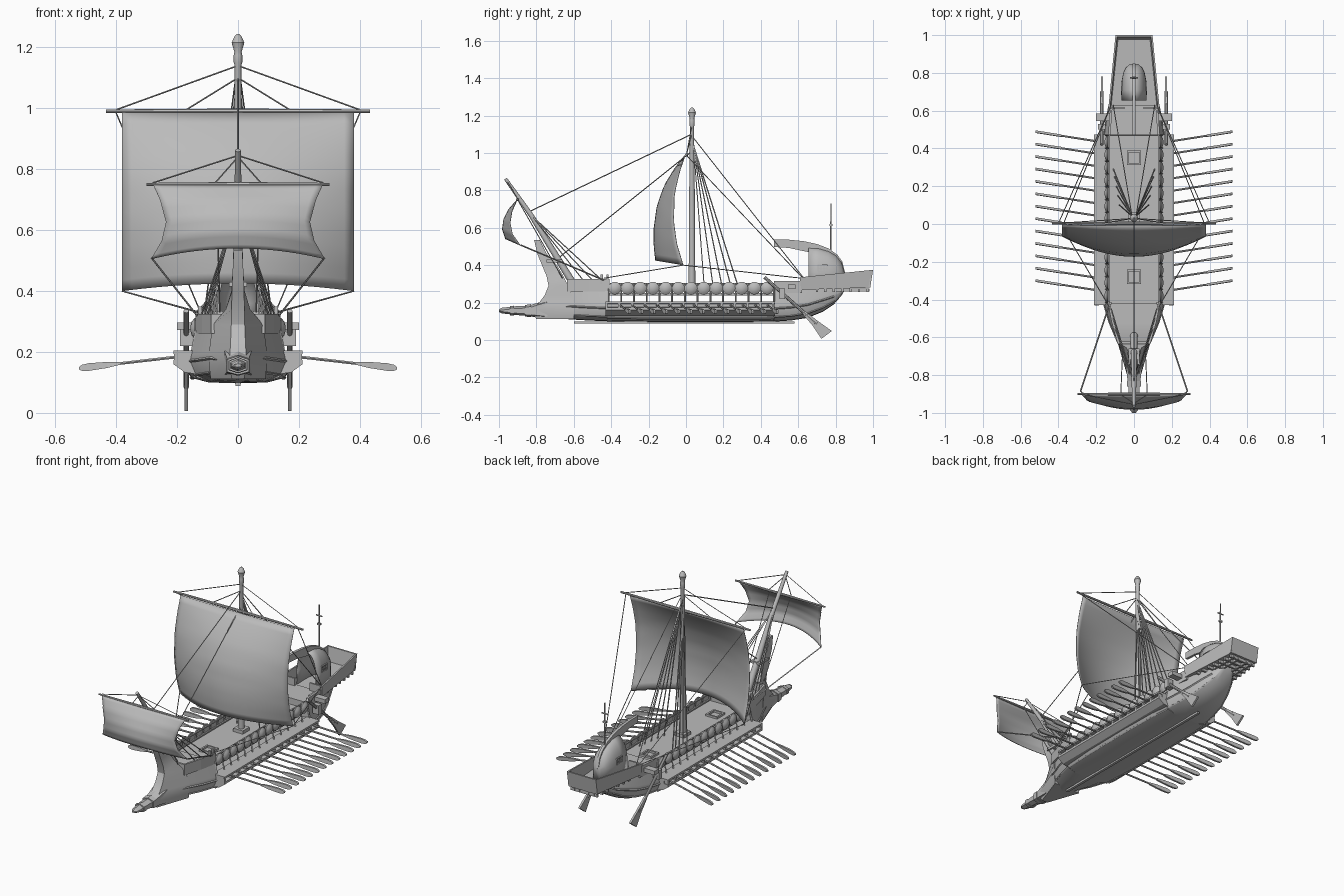
import bpy, bmesh, math
from mathutils import Vector as V

grey = bpy.data.materials.new("plain_grey")
grey.diffuse_color = (0.5, 0.5, 0.5, 1)


def finish(bm, name, mirror=False, smooth=None, thick=0):
    bmesh.ops.recalc_face_normals(bm, faces=bm.faces)
    me = bpy.data.meshes.new(name)
    bm.to_mesh(me)
    bm.free()
    ob = bpy.data.objects.new(name, me)
    bpy.context.collection.objects.link(ob)
    me.materials.append(grey)
    if thick:
        s = ob.modifiers.new("thickness", 'SOLIDIFY')
        s.thickness, s.offset = thick, 0
    if mirror:
        ob.modifiers.new("mirror", 'MIRROR')
    if smooth:
        bpy.ops.object.select_all(action='DESELECT')
        ob.select_set(True)
        bpy.context.view_layer.objects.active = ob
        bpy.ops.object.shade_smooth_by_angle(angle=math.radians(smooth))
    return ob


def loft(bm, rings, closed=True, caps=True):
    vs = [[bm.verts.new(p) for p in r] for r in rings]
    n = len(vs[0])
    for a, b in zip(vs, vs[1:]):
        for i in range(n if closed else n - 1):
            j = (i + 1) % n
            bm.faces.new((a[i], a[j], b[j], b[i]))
    if caps:
        bm.faces.new(vs[0][::-1])
        bm.faces.new(vs[-1])


def rod(bm, a, b, r0, r1=None, n=6):
    r1 = r0 if r1 is None else r1
    a, b = V(a), V(b)
    q = (b - a).to_track_quat('Z', 'Y')
    ring = lambda c, r: [c + q @ V((r * math.cos(k * math.tau / n), r * math.sin(k * math.tau / n), 0)) for k in range(n)]
    loft(bm, [ring(a, r0), ring(b, r1)])


def box(bm, x0, x1, y0, y1, z0, z1):
    loft(bm, [[(x0, y0, z), (x1, y0, z), (x1, y1, z), (x0, y1, z)] for z in (z0, z1)])


def lerp(pts, t):
    for (a, p), (b, q) in zip(pts, pts[1:]):
        if t <= b:
            return p + (q - p) * (t - a) / (b - a)
    return pts[-1][1]


# hull: stations of y, half width, keel height, top height
stations = [(-.72, .04, .118, .22), (-.62, .088, .11, .28), (-.52, .13, .104, .28), (-.42, .16, .1, .28),
            (-.419, .16, .1, .2), (-.2, .172, .097, .2), (.1, .175, .097, .2), (.35, .17, .097, .2),
            (.469, .158, .098, .2), (.47, .158, .098, .285), (.56, .145, .104, .28), (.65, .125, .118, .275),
            (.73, .1, .15, .275), (.79, .075, .19, .275), (.83, .05, .235, .275), (.85, .03, .268, .275)]


def hull_side(y, w, k, t):
    m = min(.07, (t - k) * .5)
    return [(.55 * w, y, k + .003), (.88 * w, y, k + m * .35), (w, y, k + m), (.97 * w, y, k + m * 1.3), (.84 * w, y, t)]


bm = bmesh.new()
rings = []
for s in stations:
    side = hull_side(*s)
    rings.append([(0, s[0], s[2])] + side + [(-x, y, z) for x, y, z in reversed(side)])
loft(bm, rings)
finish(bm, "hull", smooth=35)

# keel and side wales
bm = bmesh.new()
box(bm, -.008, .008, -.6, .58, .088, .1)
finish(bm, "keel")
bm = bmesh.new()
for k in (1, 2):
    pts = [hull_side(*s)[k] for s in stations if s[0] < .8]
    for a, b in zip(pts, pts[1:]):
        rod(bm, a, b, .005, n=4)
finish(bm, "wales", mirror=True)

# stem post: level sections of z, front y, back y, front and back half width
bm = bmesh.new()
stem = [(.112, -.8, -.6, .02, .09), (.16, -.83, -.6, .028, .095), (.2, -.785, -.6, .026, .095), (.24, -.755, -.61, .024, .09),
        (.29, -.735, -.63, .022, .082), (.34, -.745, -.655, .021, .04), (.4, -.77, -.69, .02, .022),
        (.46, -.795, -.745, .018, .018), (.535, -.812, -.782, .014, .014)]
loft(bm, [[(-f, y0, z), (f, y0, z), (b, y1, z), (-b, y1, z)] for z, y0, y1, f, b in stem])
finish(bm, "stem_post", smooth=30)

# stepped ram
bm = bmesh.new()
ram = [(-.74, .045, .115, .215), (-.83, .034, .125, .187), (-.83, .038, .122, .191), (-.86, .036, .125, .187), (-.86, .03, .13, .182),
       (-.92, .028, .134, .18), (-.92, .031, .131, .183), (-.94, .03, .132, .182), (-.94, .025, .137, .177), (-.985, .021, .142, .172), (-1, .01, .15, .163)]
loft(bm, [[(-w, y, z0 + .01), (0, y, z0), (w, y, z0 + .01), (w, y, z1 - .012), (0, y, z1), (-w, y, z1 - .012)] for y, w, z0, z1 in ram])
finish(bm, "ram")

# deck, hatches, mast foot
bm = bmesh.new()
loft(bm, [[(-w, y, .238), (w, y, .238), (w, y, .252), (-w, y, .252)] for y, w in ((-.43, .132), (-.2, .137), (.2, .137), (.5, .13))])
loft(bm, [[(-w, y, .27), (w, y, .27), (w, y, .29), (-w, y, .29)] for y, w in ((.47, .132), (.63, .115))])
finish(bm, "deck")
bm = bmesh.new()
for y in (.35, -.28):
    for s in (-1, 1):
        box(bm, s * .033 - .005, s * .033 + .005, y - .038, y + .038, .25, .264)
        box(bm, -.028, .028, y + s * .033 - .005, y + s * .033 + .005, .25, .264)
box(bm, -.032, .032, 0, .064, .25, .272)
finish(bm, "hatches_and_mast_foot")

# bow bulwark and stern rail
bm = bmesh.new()
loft(bm, [[(x, y, .26), (x - .012, y, .26), (x - .012, y, .325), (x, y, .325)] for x, y in ((.14, -.41), (.118, -.52), (.088, -.63))])
box(bm, 0, .088, -.635, -.623, .26, .325)
loft(bm, [[(x, y, .25), (x - .012, y, .25), (x - .012, y, .315), (x, y, .315)] for x, y in ((.137, .47), (.126, .62))])
for y in (-.45, -.42):
    box(bm, .118, .132, y - .006, y + .006, .3, .35)
finish(bm, "bulwarks", mirror=True)

# rowing outrigger with a recessed slot
bm = bmesh.new()
sec = [(.14, .128), (.175, .133), (.212, .16), (.212, .174), (.185, .176), (.185, .192), (.212, .194), (.212, .205), (.13, .205)]
loft(bm, [[(x, y, z) for x, z in sec] for y in (-.43, .475)])
for i in range(14):
    y = -.425 + i * .0685
    box(bm, .185, .21, y - .006, y + .006, .172, .197)
finish(bm, "outrigger", mirror=True)

# deck posts, rails and round shields
bm = bmesh.new()
for i in range(14):
    y = -.414 + i * .068
    rod(bm, (.15, y, .2), (.131, y, .3), .005, n=4)
for z in (.262, .3):
    box(bm, .126, .134, -.42, .475, z - .004, z + .004)
finish(bm, "deck_rail", mirror=True)
bm = bmesh.new()
for i in range(13):
    y = -.38 + i * .0678
    loft(bm, [[(x, y + r * math.cos(k * math.tau / 16), .277 + r * math.sin(k * math.tau / 16)) for k in range(16)]
              for x, r in ((.137, .034), (.143, .034), (.152, .022), (.156, .008))])
finish(bm, "shields", mirror=True, smooth=40)

# oars with flat blades
bm = bmesh.new()
for i in range(13):
    y = -.3 + i * .0657
    p = lambda x: V((x, y - .05 * (.52 - x) / .32, .147 + (.52 - x) * .115))
    rod(bm, p(.15), p(.42), .0055, .005)
    loft(bm, [[p(x) + V((0, t, h)) for t, h in ((-.007, -w), (.005, -w), (.007, w), (-.005, w))]
              for x, w in ((.385, .004), (.43, .01), (.49, .0125), (.512, .01), (.522, .004))])
finish(bm, "oars", mirror=True)

# steering oars and their beam
bm = bmesh.new()
rod(bm, (.17, .42, .335), (.17, .7, .085), .009, n=8)
loft(bm, [[(.17 + t, y + s * a, z + s * a * .75) for t, s in ((-.006, -1), (.006, -1), (.006, 1), (-.006, 1))]
          for y, z, a in ((.63, .147, .008), (.69, .09, .015), (.752, .027, .028))])
box(bm, .09, .2, .545, .585, .272, .297)
box(bm, .15, .19, .5, .53, .22, .275)
finish(bm, "steering_oars", mirror=True)

# stern gallery: floor, flaring walls, floor beams
bm = bmesh.new()
for x0, x1, ya, yb in ((.13, .092, .615, .985),):
    loft(bm, [[(0, y, z), (x, y, z), (x, y, z + .01), (0, y, z + .01)] for x, y, z in ((x0, ya, .268), (x1, yb, .28))])
    loft(bm, [[(x, y, z), (x + .006, y2, zt), (x - .003, y2, zt), (x - .009, y, z)]
              for x, y, y2, z, zt in ((x0, ya, .61, .268, .335), (x1, yb, 1, .28, .375))])
box(bm, .05, .13, .61, .62, .268, .335)
loft(bm, [[(x, .975, .28), (x, .985, .28), (x, 1, .375), (x, .99, .375)] for x in (0, .097)])
for i in range(7):
    y = .7 + i * .045
    box(bm, 0, .118 - (y - .65) * .09, y - .006, y + .006, .257, .275)
for x in (.03, .065):
    box(bm, x - .005, x + .005, .66, .98, .26, .276)
finish(bm, "stern_gallery", mirror=True)

# arched cabin, open at the front
bm = bmesh.new()
cab = [(.655, .064, .49), (.71, .065, .487), (.76, .062, .473), (.8, .054, .45), (.828, .04, .415), (.845, .02, .36)]
loft(bm, [[(w, y, .28)] + [(w * math.cos(a), y, .36 + (h - .36) * math.sin(a)) for a in [math.pi * k / 12 for k in range(13)]] + [(-w, y, .28)]
          for y, w, h in cab], closed=False, caps=False)
bm.faces.new([v for v in bm.verts if abs(v.co.y - .845) < .001])
finish(bm, "cabin", smooth=40, thick=.006)

# window bars on the cabin
bm = bmesh.new()
for i in range(4):
    box(bm, .062, .07, .704 + i * .016, .708 + i * .016, .365, .402)
for z in (.365, .382, .399):
    box(bm, .062, .07, .704, .756, z, z + .004)
finish(bm, "window_bars", mirror=True)

# curved crest over the cabin
bm = bmesh.new()
crest = [(.47, .537, .47, .497), (.55, .536, .55, .492), (.63, .528, .62, .477), (.7, .513, .68, .465), (.76, .49, .74, .45),
         (.81, .455, .78, .42), (.835, .42, .8, .39), (.85, .36, .82, .34)]
loft(bm, [[(-.008, a, b), (.008, a, b), (.008, c, d), (-.008, c, d)] for a, b, c, d in crest])
finish(bm, "stern_crest", smooth=30)

# standard pole
bm = bmesh.new()
rod(bm, (0, .775, .45), (0, .775, .73), .005, .004)
rod(bm, (-.02, .775, .665), (.02, .775, .665), .004)
box(bm, -.01, .01, .768, .782, .61, .62)
finish(bm, "standard_pole")

# masts and yards
bm = bmesh.new()
mast = [(.25, .018), (.7, .016), (1.14, .011), (1.15, .014), (1.175, .014), (1.185, .012), (1.215, .021), (1.235, .012), (1.243, .004)]
loft(bm, [[(r * math.cos(k * math.tau / 12), .032 + r * math.sin(k * math.tau / 12), z) for k in range(12)] for z, r in mast])
finish(bm, "main_mast", smooth=35)
bm = bmesh.new()
rod(bm, (0, -.59, .28), (0, -.83, .67), .02, .013, 12)
rod(bm, (0, -.83, .67), (0, -.965, .862), .013, .009, 12)
finish(bm, "fore_mast", smooth=35)
bm = bmesh.new()
for s in (-1, 1):
    rod(bm, (0, .004, .99), (s * .433, .004, .99), .009, .006, 8)
    rod(bm, (0, -.9, .75), (s * .3, -.9, .75), .008, .005, 8)
finish(bm, "yards", smooth=35)


# billowing sails: half width, edge y, centre y, edge z, centre z along the drop
def sail(name, width, edge, belly, top, low, low_mid):
    bm = bmesh.new()
    rows = []
    for j in range(17):
        t = j / 16
        row = []
        for i in range(25):
            u = i / 12 - 1
            y = lerp(edge, t) + (lerp(belly, t) - lerp(edge, t)) * (1 - u * u)
            row.append((u * lerp(width, t), y, top + (low + (low_mid - low) * (1 - u * u) - top) * t))
        rows.append(row)
    loft(bm, rows, closed=False, caps=False)
    finish(bm, name, smooth=60, thick=.003)


sail("main_sail", [(0, .38), (1, .38)],
     [(0, -.005), (.15, -.035), (.35, -.062), (.6, -.066), (.8, -.05), (1, -.015)],
     [(0, -.008), (.12, -.06), (.28, -.115), (.48, -.155), (.7, -.172), (.85, -.172), (1, -.163)], .985, .4, .425)
sail("fore_sail", [(0, .278), (.2, .256), (.5, .236), (.75, .25), (1, .285)],
     [(0, -.903), (.25, -.93), (.5, -.94), (.75, -.928), (1, -.885)],
     [(0, -.905), (.25, -.95), (.5, -.975), (.75, -.982), (1, -.965)], .748, .505, .54)

# rigging, one side mirrored
bm = bmesh.new()
lines = [((0, .03, 1.14), (.4, .004, .995)), ((0, .03, 1.1), (.17, .004, .995)),
         ((.4, .004, .985), (.125, .62, .335)), ((.01, .04, 1.08), (.11, .63, .33)),
         ((.38, -.015, .4), (.13, -.44, .33)), ((.38, -.015, .4), (.125, .62, .33)),
         ((0, -.955, .845), (.28, -.9, .755)), ((0, -.95, .84), (.075, -.9, .755)),
         ((.07, -.9, .75), (.06, -.66, .33))]
for a, b in lines:
    rod(bm, a, b, .0025, n=4)
for y in (.1, .15, .2, .25, .29):
    rod(bm, (.008, .04, 1.04), (.06 + y * .17, y, .25), .0035, n=4)
for y in (-.55, -.5, -.45):
    rod(bm, (.008, -.82, .66), (.12 + (y + .45) * .2, y, .32), .003, n=4)
rod(bm, (.283, -.885, .508), (.135, -.44, .32), .004, n=4)
finish(bm, "rigging", mirror=True)
bm = bmesh.new()
rod(bm, (0, .03, 1.1), (0, -.83, .69), .003, n=4)
rod(bm, (0, .02, 1), (0, -.73, .4), .003, n=4)
box(bm, -.03, .03, -.745, -.66, .415, .43)
finish(bm, "fore_stays")
